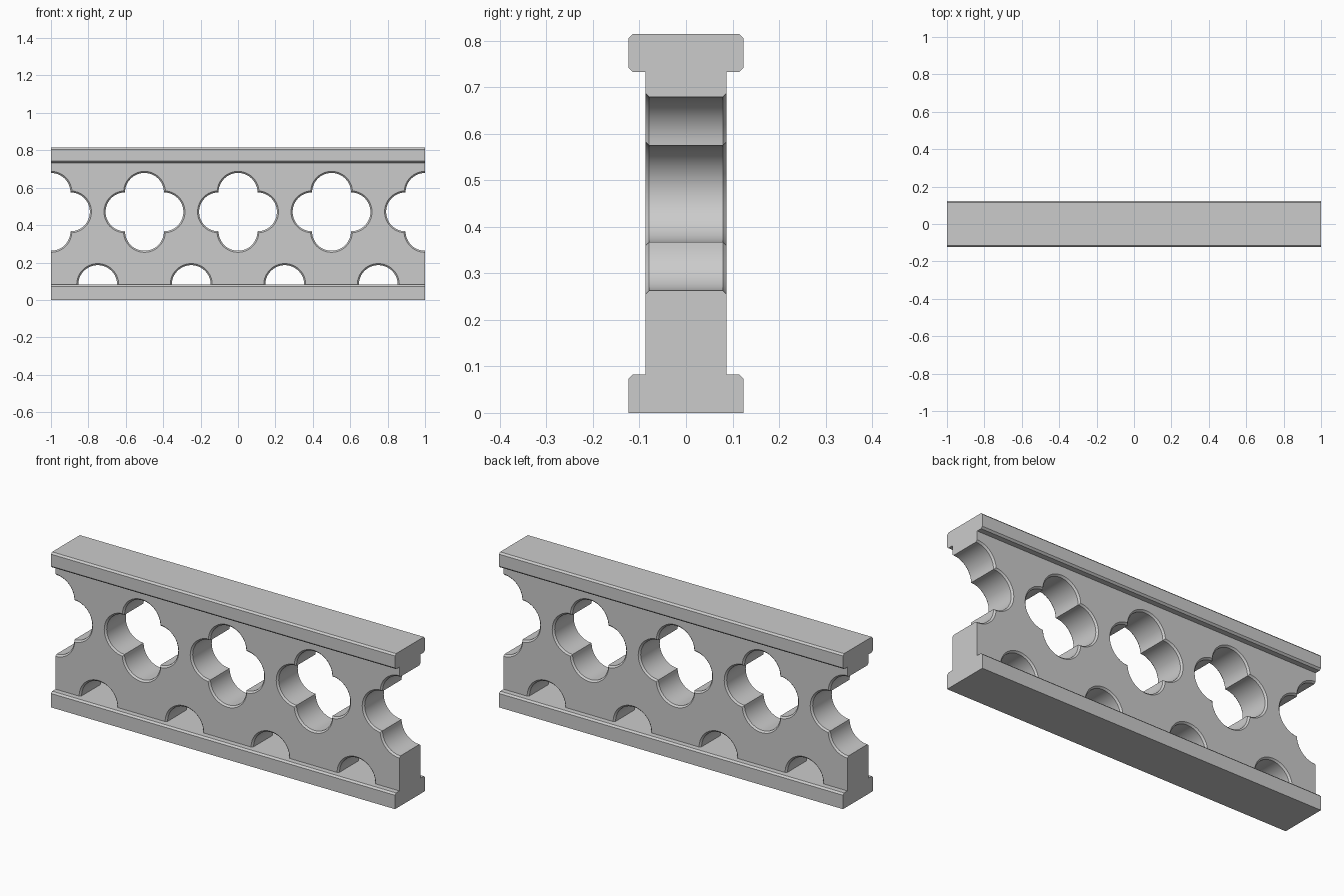
import bpy, bmesh
from math import sin, cos, pi, sqrt, atan2

if "Cube" in bpy.data.objects:
    bpy.data.objects.remove(bpy.data.objects["Cube"])

WEB_Y, CH = 0.0875, 0.0085        # half thickness of the web, hole chamfer
Z_LOW, Z_HIGH, TOP = 0.082, 0.733, 0.814
R = 0.104                         # lobe and arch radius


def finish(name, bm):
    bmesh.ops.recalc_face_normals(bm, faces=bm.faces)
    me = bpy.data.meshes.new(name)
    bm.to_mesh(me)
    bm.free()
    ob = bpy.data.objects.new(name, me)
    bpy.context.collection.objects.link(ob)
    return ob


def loft(bm, rings):
    """Closed solid through matching rings of points."""
    rows = [[bm.verts.new(p) for p in ring] for ring in rings]
    n = len(rows[0])
    for a, b in zip(rows, rows[1:]):
        for i in range(n):
            j = (i + 1) % n
            bm.faces.new((a[i], a[j], b[j], b[i]))
    bm.faces.new(rows[0])
    bm.faces.new(rows[-1])


def bar(name, half_profile):
    """Extrude a y-mirrored profile along x."""
    prof = half_profile + [(-y, z) for y, z in reversed(half_profile)]
    bm = bmesh.new()
    loft(bm, [[(x, y, z) for y, z in prof] for x in (-1, 1)])
    return finish(name, bm)


def circle(grow, n=48):
    return [((R + grow) * cos(2 * pi * i / n), (R + grow) * sin(2 * pi * i / n))
            for i in range(n)]


def quatrefoil(grow, n=24):
    """Four lobes whose arcs meet on the diagonals."""
    r = R + grow
    d = (R + sqrt(2 * r * r - R * R)) / 2
    span = atan2(d, d - R)
    pts = []
    for k in range(4):
        c, s = round(cos(k * pi / 2)), round(sin(k * pi / 2))
        for i in range(n):
            a = -span + 2 * span * i / n
            x, z = R + r * cos(a), r * sin(a)
            pts.append((c * x - s * z, s * x + c * z))
    return pts


def hole(bm, shape, cx, cz):
    """Cutter that flares at both faces to leave a chamfer."""
    e = 0.01
    steps = [(-WEB_Y - e, CH + e), (-WEB_Y + CH, 0), (WEB_Y - CH, 0), (WEB_Y + e, CH + e)]
    loft(bm, [[(cx + x, y, cz + z) for x, z in shape(g)] for y, g in steps])


# rails with chamfered edges
W, C = 0.124, 0.009
bar("bottom_rail", [(W, 0), (W, Z_LOW - C), (W - C, Z_LOW)])
bar("top_rail", [(W - C, Z_HIGH), (W, Z_HIGH + C), (W, TOP - C), (W - C, TOP)])

# pierced web
web = bar("pierced_web", [(WEB_Y, Z_LOW), (WEB_Y, Z_HIGH)])
bm = bmesh.new()
for i in range(5):
    hole(bm, quatrefoil, -1 + i * 0.5, 0.471)
for i in range(4):
    hole(bm, circle, -0.75 + i * 0.5, Z_LOW)
cutter = finish("hole_cutter", bm)
cutter.hide_render = True

mod = web.modifiers.new("holes", "BOOLEAN")
mod.operation = "DIFFERENCE"
mod.solver = "EXACT"
mod.object = cutter
bpy.context.view_layer.objects.active = web
web.select_set(True)
bpy.ops.object.modifier_apply(modifier=mod.name)
bpy.data.objects.remove(cutter)
bpy.ops.object.shade_smooth_by_angle(angle=pi / 6)
